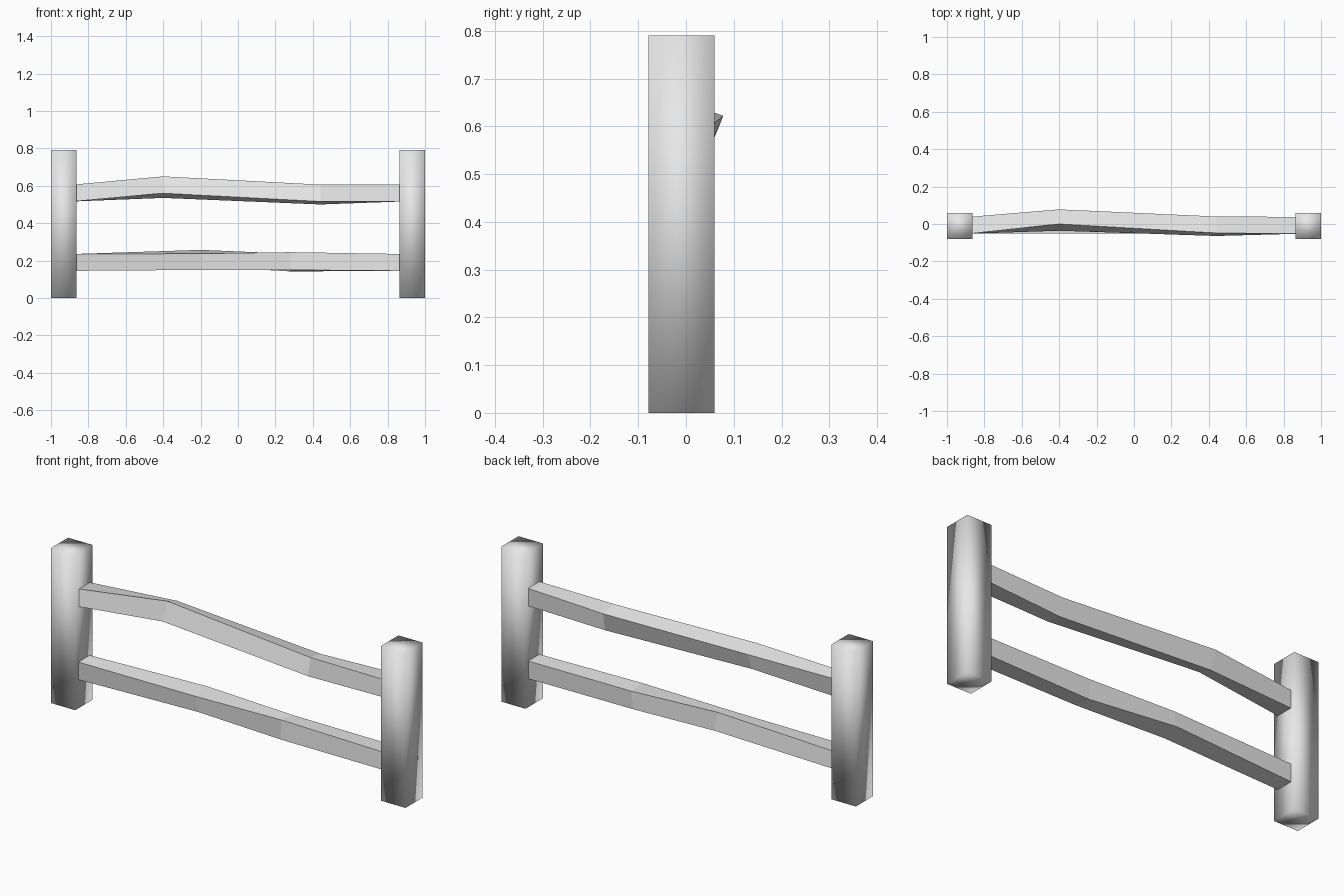
import bpy
import bmesh

cube = bpy.data.objects.get("Cube")
if cube:
    bpy.data.objects.remove(cube, do_unlink=True)

grey = bpy.data.materials.new("pale_grey")
grey.use_nodes = True
grey.diffuse_color = (0.8, 0.8, 0.8, 1)
grey.node_tree.nodes["Principled BSDF"].inputs["Base Color"].default_value = (0.8, 0.8, 0.8, 1)


def loft(name, sections, smooth=False):
    """Join four-cornered (y, z) sections placed along x into a closed beam."""
    bm = bmesh.new()
    rings = [[bm.verts.new((x, y, z)) for y, z in corners] for x, corners in sections]
    for a, b in zip(rings, rings[1:]):
        for i in range(4):
            j = (i + 1) % 4
            bm.faces.new((a[i], a[j], b[j], b[i]))
    bm.faces.new(rings[0])
    bm.faces.new(rings[-1])
    bmesh.ops.recalc_face_normals(bm, faces=bm.faces)
    for face in bm.faces:
        face.smooth = smooth
    mesh = bpy.data.meshes.new(name)
    bm.to_mesh(mesh)
    bm.free()
    mesh.materials.append(grey)
    obj = bpy.data.objects.new(name, mesh)
    bpy.context.collection.objects.link(obj)
    return obj


def rect(y0, y1, z0, z1):
    """Corners in order: front top, back top, back bottom, front bottom."""
    return [(y0, z1), (y1, z1), (y1, z0), (y0, z0)]


# Square posts, with softly shaded corners
for name, x in (("right_post", -1.0), ("left_post", 0.863)):
    post = rect(-0.079, 0.06, 0, 0.79)
    loft(name, [(x, post), (x + 0.137, post)], smooth=True)

# Upper rail, bowed and twisted
upper_end = rect(-0.052, 0.038, 0.516, 0.606)
loft("upper_rail", [
    (-0.88, upper_end),
    (-0.40, [(0.0, 0.65), (0.078, 0.622), (0.043, 0.535), (-0.036, 0.56)]),
    (0.44, [(-0.048, 0.606), (0.04, 0.59), (0.024, 0.5), (-0.064, 0.516)]),
    (0.88, upper_end),
])

# Lower rail, with a gentler twist
lower_end = rect(-0.052, 0.038, 0.145, 0.235)
loft("lower_rail", [
    (-0.88, lower_end),
    (-0.20, [(-0.052, 0.237), (0.034, 0.257), (0.054, 0.17), (-0.032, 0.15)]),
    (0.28, [(-0.05, 0.245), (0.038, 0.237), (0.028, 0.142), (-0.06, 0.15)]),
    (0.88, lower_end),
])
